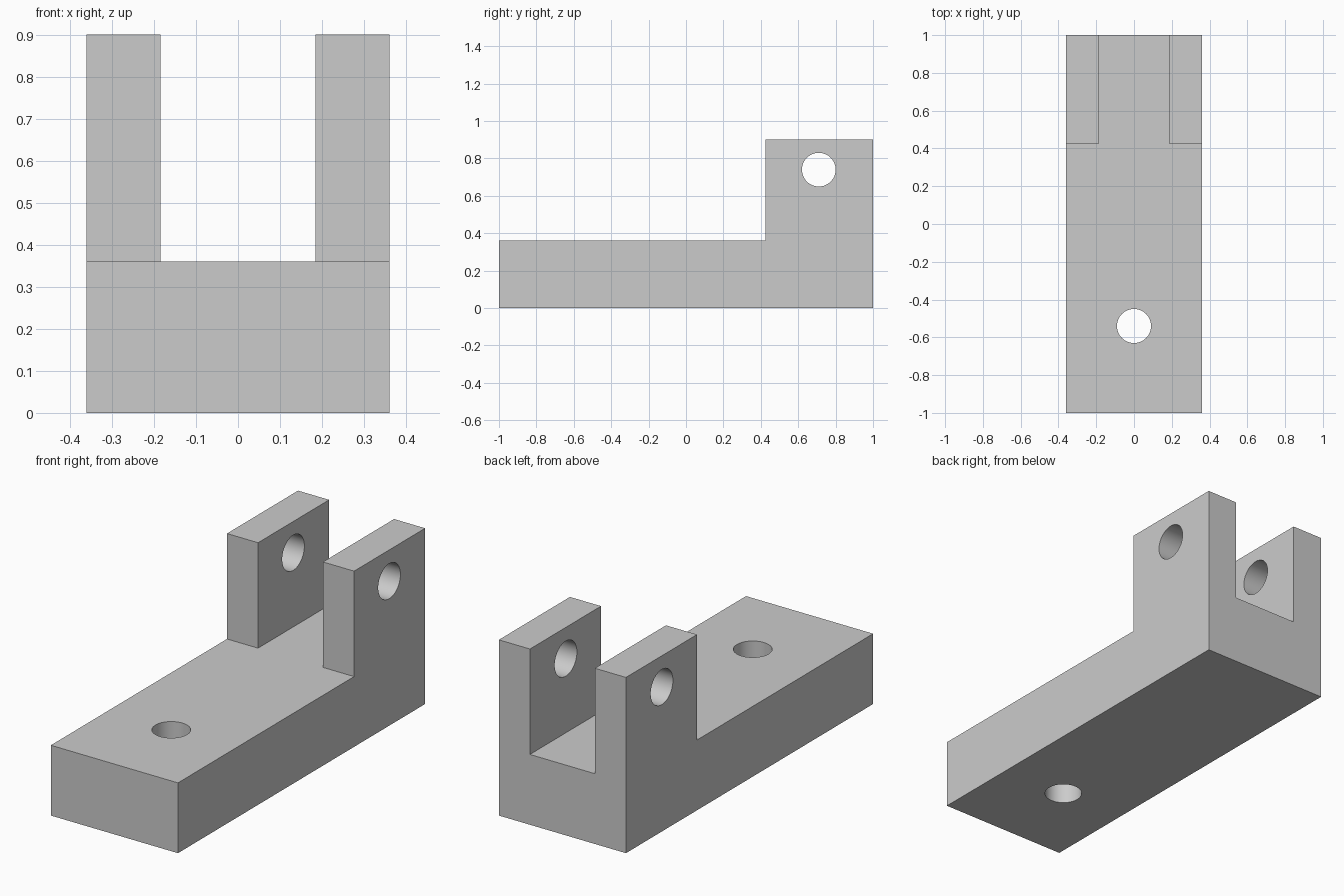
import bpy
import bmesh
import math
from mathutils import Matrix, Vector

cube = bpy.data.objects.get("Cube")
if cube:
    bpy.data.objects.remove(cube, do_unlink=True)

HALF_W, HALF_L = 0.36, 1.0
BASE_H, TOP_H = 0.36, 0.90
SLOT = 0.184         # half width of the gap between the lugs
LUG_Y = 0.425        # front face of the lugs
HOLE_R = 0.09

grey = bpy.data.materials.new("plain_grey")
grey.use_nodes = True
colour = (0.6, 0.6, 0.6, 1)
grey.diffuse_color = colour
grey.node_tree.nodes["Principled BSDF"].inputs["Base Color"].default_value = colour


def add_object(name, bm):
    mesh = bpy.data.meshes.new(name)
    bm.to_mesh(mesh)
    bm.free()
    obj = bpy.data.objects.new(name, mesh)
    mesh.materials.append(grey)
    bpy.context.collection.objects.link(obj)
    return obj


def drill(target, name, centre, rotation, depth):
    """Cut a round through hole along the rotated z axis."""
    bm = bmesh.new()
    bmesh.ops.create_cone(bm, cap_ends=True, segments=64, radius1=HOLE_R,
                          radius2=HOLE_R, depth=depth,
                          matrix=Matrix.Translation(centre) @ rotation)
    cutter = add_object(name, bm)
    cutter.hide_render = True
    mod = target.modifiers.new(name, 'BOOLEAN')
    mod.operation = 'DIFFERENCE'
    mod.solver = 'EXACT'
    mod.object = cutter
    bpy.context.view_layer.objects.active = target
    bpy.ops.object.modifier_apply(modifier=mod.name)
    bpy.data.objects.remove(cutter, do_unlink=True)


# Base slab, split where the lugs start
bm = bmesh.new()
bmesh.ops.create_cube(bm, size=1, matrix=Matrix.Translation((0, 0, BASE_H / 2))
                      @ Matrix.Diagonal((2 * HALF_W, 2 * HALF_L, BASE_H, 1)))
for point, normal in (((SLOT, 0, 0), (1, 0, 0)), ((-SLOT, 0, 0), (1, 0, 0)),
                      ((0, LUG_Y, 0), (0, 1, 0))):
    bmesh.ops.bisect_plane(bm, geom=bm.verts[:] + bm.edges[:] + bm.faces[:],
                           plane_co=point, plane_no=normal)

# Two lugs raised from the back corners
corners = []
for face in bm.faces:
    c = face.calc_center_median()
    if face.normal.z > 0.9 and c.y > LUG_Y and abs(c.x) > SLOT:
        corners.append(face)
raised = bmesh.ops.extrude_face_region(bm, geom=corners)["geom"]
bmesh.ops.translate(bm, vec=(0, 0, TOP_H - BASE_H),
                    verts=[v for v in raised if isinstance(v, bmesh.types.BMVert)])
bmesh.ops.dissolve_limit(bm, angle_limit=math.radians(1),
                         verts=bm.verts[:], edges=bm.edges[:])
bmesh.ops.recalc_face_normals(bm, faces=bm.faces[:])
bracket = add_object("clevis_bracket", bm)

# Mounting hole through the base and pin hole through both lugs
drill(bracket, "mounting_hole", Vector((0, -0.54, BASE_H / 2)),
      Matrix.Identity(4), 1)
drill(bracket, "pin_hole", Vector((0, 0.71, 0.74)),
      Matrix.Rotation(math.pi / 2, 4, 'Y'), 1)

bpy.ops.object.select_all(action='DESELECT')
bracket.select_set(True)
bpy.context.view_layer.objects.active = bracket
bpy.ops.object.shade_smooth_by_angle(angle=math.radians(30))
